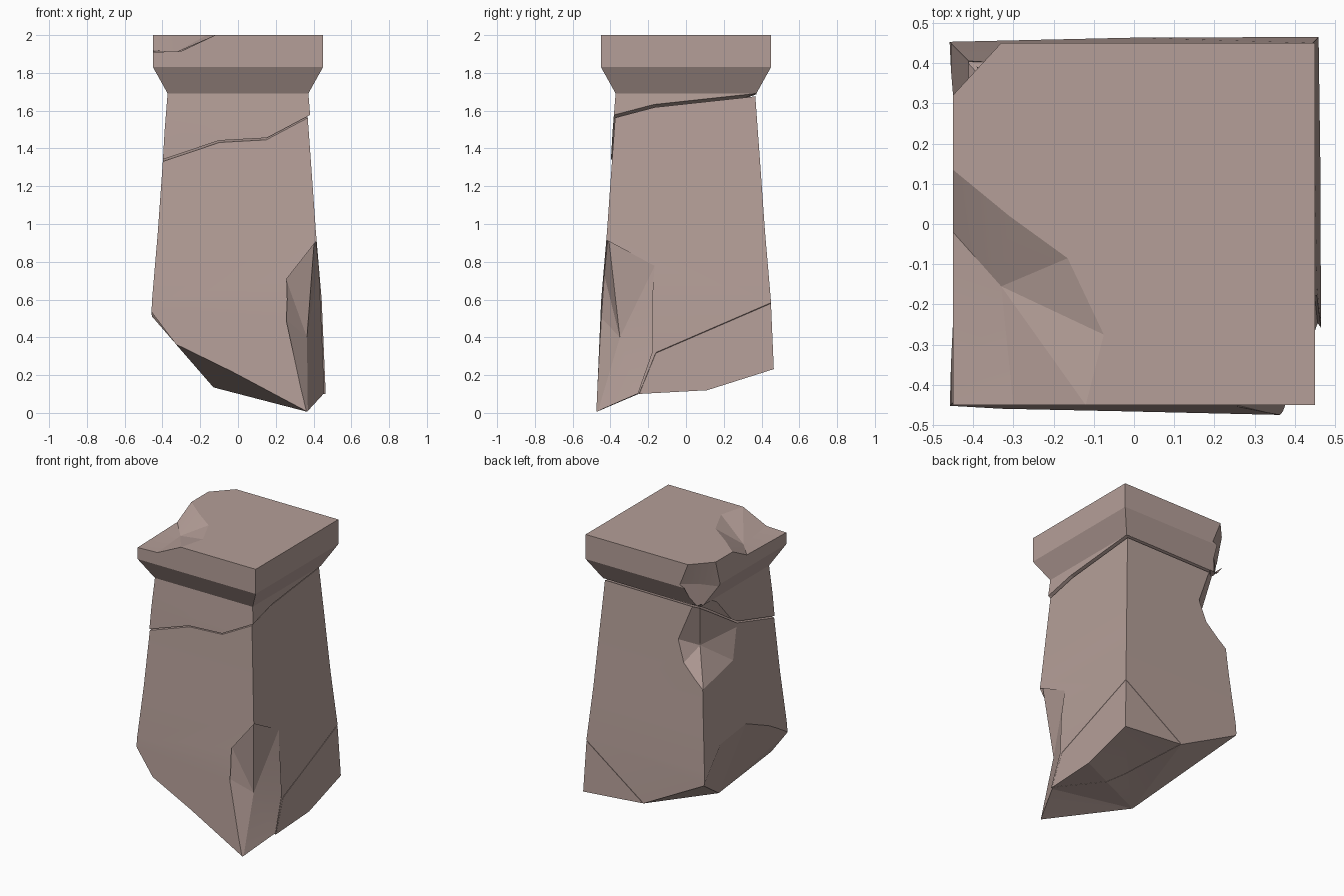
import bpy, bmesh, math
from mathutils import Vector

if "Cube" in bpy.data.objects:
    bpy.data.objects.remove(bpy.data.objects["Cube"])

stone = bpy.data.materials.new("stone")
stone.diffuse_color = (0.46, 0.345, 0.315, 1)
stone.use_nodes = True
stone.node_tree.nodes["Principled BSDF"].inputs["Base Color"].default_value = stone.diffuse_color


def make(name, bm):
    bmesh.ops.recalc_face_normals(bm, faces=bm.faces)
    me = bpy.data.meshes.new(name)
    bm.to_mesh(me)
    bm.free()
    ob = bpy.data.objects.new(name, me)
    bpy.context.collection.objects.link(ob)
    return ob


def square_loft(name, profile, cx=0.0):
    """Stack of square rings given as (half width, height)."""
    bm = bmesh.new()
    rings = [[bm.verts.new((cx + sx * h, sy * h, z))
              for sx, sy in ((-1, -1), (1, -1), (1, 1), (-1, 1))] for h, z in profile]
    for a, b in zip(rings, rings[1:]):
        for i in range(4):
            j = (i + 1) % 4
            bm.faces.new((a[i], a[j], b[j], b[i]))
    bm.faces.new(rings[0])
    bm.faces.new(rings[-1])
    ob = make(name, bm)
    ob.data.materials.append(stone)
    return ob


def cut(ob, cutter):
    m = ob.modifiers.new("cut", 'BOOLEAN')
    m.operation = 'DIFFERENCE'
    m.solver = 'EXACT'
    m.object = cutter
    bpy.context.view_layer.objects.active = ob
    bpy.ops.object.modifier_apply(modifier=m.name)
    bpy.data.objects.remove(cutter)


def chip(ob, rim, inner, outer, grow=1.03):
    """Break off stone: fan from the rim to an inner point, closed by an outer apex."""
    bm = bmesh.new()
    c = Vector(inner)
    ring = [bm.verts.new(c + (Vector(p) - c) * grow) for p in rim]
    for tip in (bm.verts.new(c), bm.verts.new(outer)):
        for i in range(len(ring)):
            bm.faces.new((ring[i], ring[(i + 1) % len(ring)], tip))
    cut(ob, make("chip_cutter", bm))


def crack(ob, pts, width):
    """Thin slot along a fan surface; the first point is its centre."""
    bm = bmesh.new()
    v = [bm.verts.new(p) for p in pts]
    top = [bm.verts.new(Vector(p) + Vector((0, 0, width))) for p in pts]
    n = len(v)
    for i in range(1, n):
        j = i % (n - 1) + 1
        bm.faces.new((v[0], v[j], v[i]))
        bm.faces.new((top[0], top[i], top[j]))
        bm.faces.new((v[i], v[j], top[j], top[i]))
    cut(ob, make("crack_cutter", bm))


# Main parts
shaft = square_loft("shaft", [(.477, -.05), (.449, .6), (.419, .95), (.392, 1.33), (.366, 1.69)], -.006)
neck = square_loft("neck", [(.403, 1.25), (.388, 1.5), (.372, 1.70)])
cap = square_loft("cap", [(.372, 1.69), (.45, 1.83), (.45, 2.0)])

# Fracture between shaft and neck
split = [(-.41, -.40, 1.325), (-.1, -.39, 1.43), (.15, -.385, 1.445), (.38, -.38, 1.565),
         (.375, -.17, 1.62), (.375, .375, 1.68), (-.375, .375, 1.675), (-.4, 0, 1.44)]
chip(shaft, split, (0, 0, 1.54), (0, 0, 60), 1.2)
chip(neck, [(x, y, z + .012) for x, y, z in split], (0, 0, 1.552), (0, 0, -60), 1.2)

# Broken underside, rising high on the left
chip(shaft, [(.37, -.475, .005), (-.03, -.47, .22), (-.33, -.46, .365), (-.455, -.455, .53),
             (-.45, -.26, .65), (-.445, -.02, .76), (-.445, .26, .72), (-.455, .455, .51),
             (0, .46, .27), (.46, .46, .23),
             (.46, .11, .12), (.46, -.26, .10), (.48, -.48, .005)],
     (-.13, -.17, .135), (0, 0, -60), 1.2)

# Chipped front right edge
chip(shaft, [(.405, -.41, .93), (.25, -.43, .72), (.25, -.445, .5), (.37, -.475, -.02),
             (.455, -.26, .08), (.445, -.17, .34), (.425, -.17, .77)],
     (.365, -.35, .40), (.8, -.8, -.3))

# Split wedge at the lower back right corner
crack(shaft, [(.2, .1, .25), (.49, -.29, .06), (.49, -.195, .325), (.49, .49, .63), (0, .49, .28),
              (.05, .1, .05)], .004)

# Chip across the back left edge of shaft and neck
for part, inner in ((shaft, (-.30, .275, 1.37)), (neck, (-.28, .28, 1.53))):
    chip(part, [(-.375, .2, 1.66), (-.395, 0, 1.42), (-.41, .06, 1.21), (-.412, .40, 1.14),
                (-.26, .395, 1.285), (-.21, .385, 1.43), (-.3, .375, 1.68), (-.36, .36, 1.74)],
         inner, (-.8, .8, 1.8))

# Chips on the cap
chip(cap, [(-.45, .135, 2), (-.31, .02, 2), (-.165, -.085, 2), (-.075, -.275, 2), (-.12, -.45, 2),
           (-.3, -.45, 1.915), (-.45, -.45, 1.91), (-.45, -.02, 1.92)],
     (-.33, -.155, 1.91), (-.8, -.8, 2.5))
chip(cap, [(-.33, .45, 2), (-.45, .32, 2), (-.45, .265, 1.81), (-.375, .34, 1.69),
           (-.34, .375, 1.69), (-.27, .45, 1.85)],
     (-.36, .36, 1.84), (-.8, .8, 2.2))

for ob in (shaft, neck, cap):
    bpy.ops.object.select_all(action='DESELECT')
    ob.select_set(True)
    bpy.context.view_layer.objects.active = ob
    bpy.ops.object.shade_smooth_by_angle(angle=math.radians(8))
